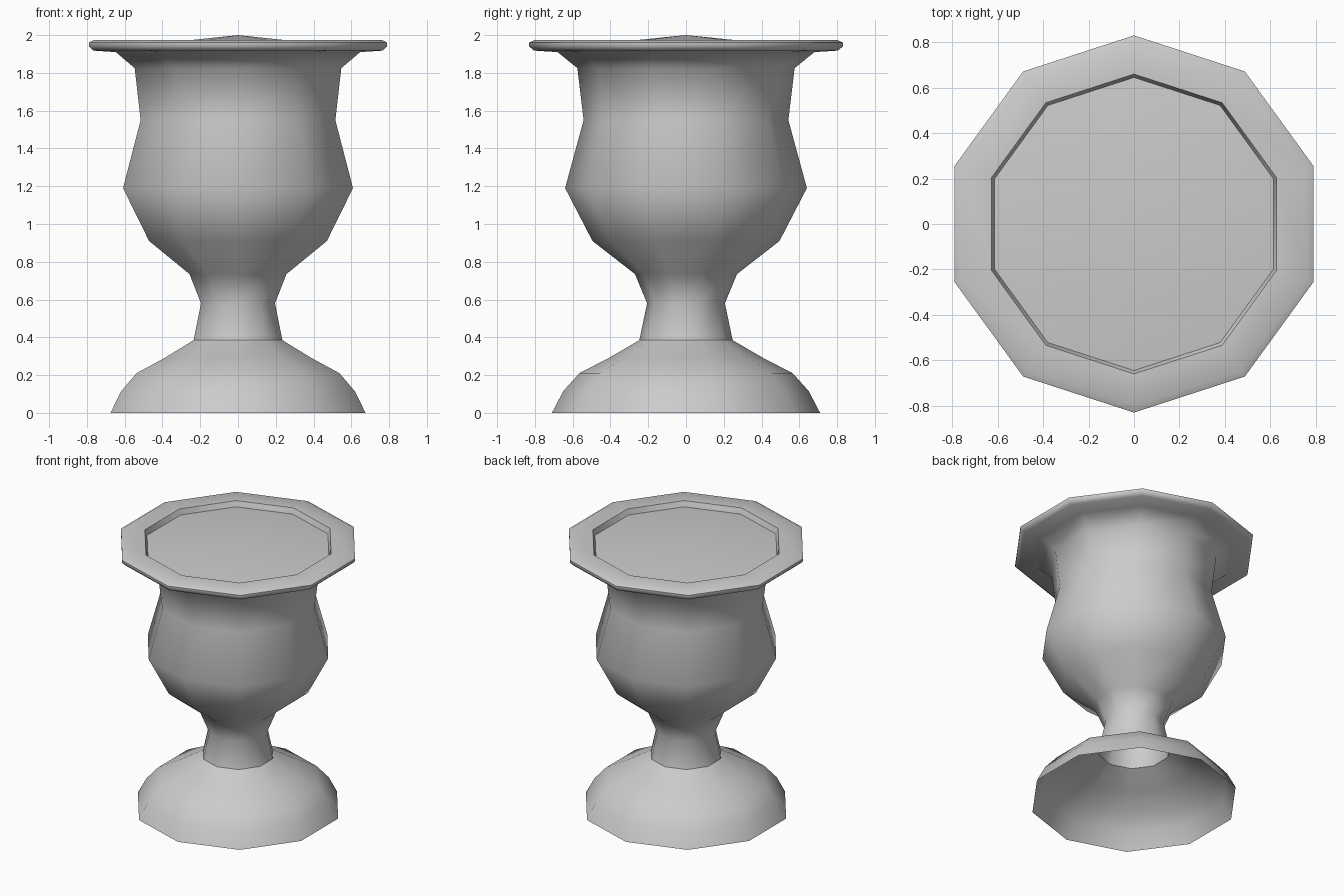
import bpy, bmesh, math

if "Cube" in bpy.data.objects:
    bpy.data.objects.remove(bpy.data.objects["Cube"])

SIDES = 10


def lathe(name, profile, angle=50):
    """Spin (radius, z) points into a ten-sided shell; radius 0 makes a tip."""
    bm = bmesh.new()
    rings = []
    for r, z in profile:
        if r == 0:
            rings.append([bm.verts.new((0, 0, z))] * SIDES)
            continue
        ring = []
        for k in range(SIDES):
            a = math.pi / 2 + 2 * math.pi * k / SIDES
            ring.append(bm.verts.new((r * math.cos(a), r * math.sin(a), z)))
        rings.append(ring)
    for lo, hi in zip(rings, rings[1:]):
        for k in range(SIDES):
            n = (k + 1) % SIDES
            corners = [lo[k], lo[n], hi[n], hi[k]]
            bm.faces.new(list(dict.fromkeys(corners)))
    mesh = bpy.data.meshes.new(name)
    bm.to_mesh(mesh)
    bm.free()
    obj = bpy.data.objects.new(name, mesh)
    bpy.context.collection.objects.link(obj)
    bpy.ops.object.select_all(action='DESELECT')
    obj.select_set(True)
    bpy.context.view_layer.objects.active = obj
    bpy.ops.object.shade_smooth_by_angle(angle=math.radians(angle))
    return obj


# Hollow domed foot, open underneath
lathe("foot", [(0.71, 0), (0.65, 0.115), (0.565, 0.21), (0.41, 0.29), (0.247, 0.385)])

# Stem, bowl, flared rim and inner lip
lathe("goblet", [
    (0.247, 0.385), (0.206, 0.58), (0.27, 0.735), (0.495, 0.91),
    (0.64, 1.19), (0.542, 1.55), (0.575, 1.825), (0.68, 1.91),
    (0.805, 1.918), (0.83, 1.94), (0.83, 1.96), (0.80, 1.975),
    (0.66, 1.975), (0.645, 1.935)])

# Slightly domed drink surface
lathe("drink_surface", [(0.647, 1.935), (0, 2.0)])
